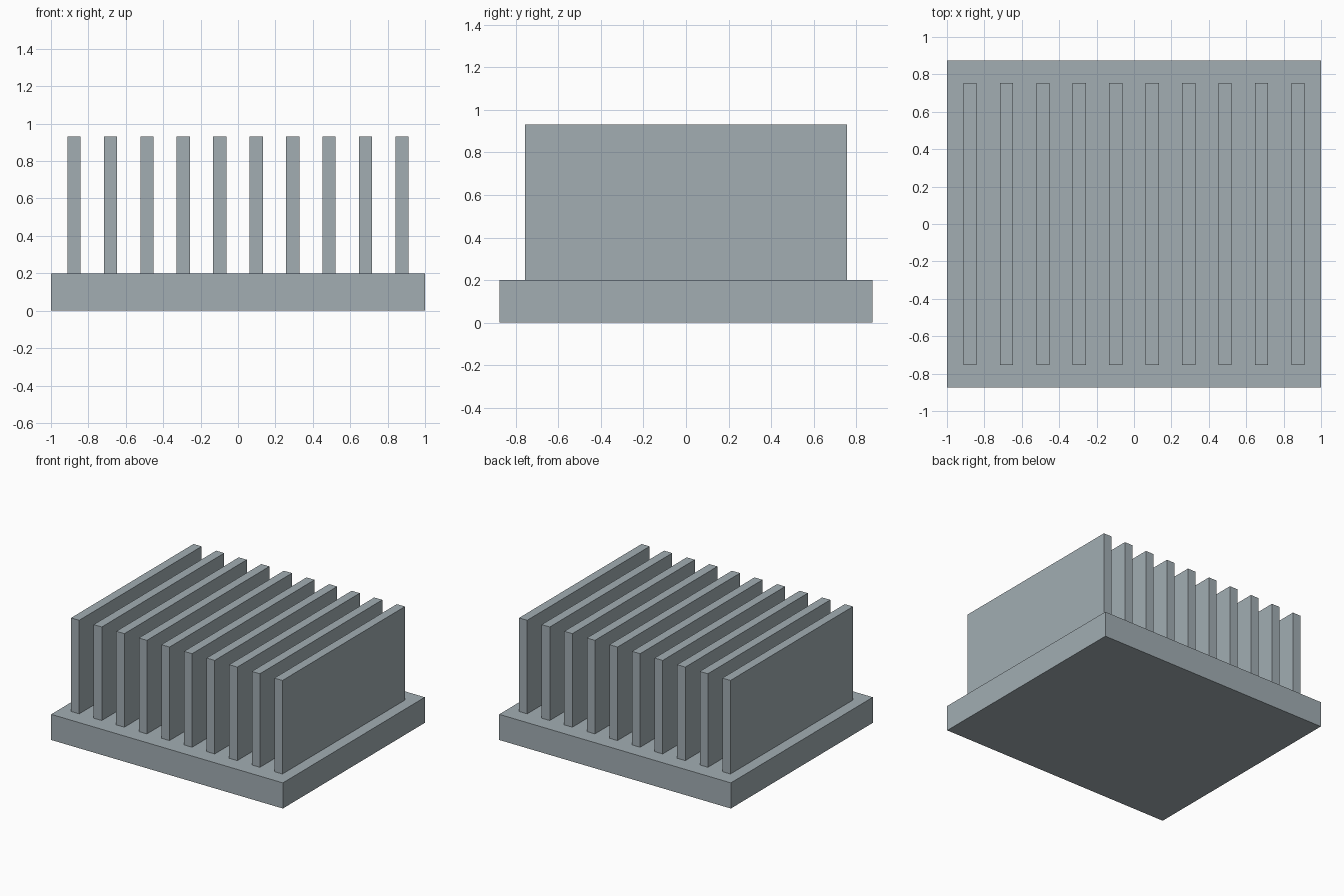
import bpy

cube = bpy.data.objects.get("Cube")
if cube:
    bpy.data.objects.remove(cube, do_unlink=True)

# Brushed grey metal
metal = bpy.data.materials.new("grey_metal")
metal.use_nodes = True
colour = (0.36, 0.42, 0.45, 1)
metal.diffuse_color = colour
metal.node_tree.nodes["Principled BSDF"].inputs["Base Color"].default_value = colour


def box(name, x, size, bottom):
    """Axis-aligned block standing on the given height."""
    bpy.ops.mesh.primitive_cube_add(size=1, location=(x, 0, bottom + size[2] / 2))
    part = bpy.context.object
    part.name = name
    part.scale = size
    bpy.ops.object.transform_apply(location=False, rotation=False, scale=True)
    part.data.materials.append(metal)
    return part


BASE_HEIGHT = 0.2
FIN_COUNT = 10
FIN_SPACING = 0.195

# Base plate
box("base_plate", 0, (2, 1.75, BASE_HEIGHT), 0)

# Row of cooling fins
for i in range(FIN_COUNT):
    x = (i - (FIN_COUNT - 1) / 2) * FIN_SPACING
    box(f"cooling_fin_{i + 1}", x, (0.07, 1.51, 0.73), BASE_HEIGHT)
